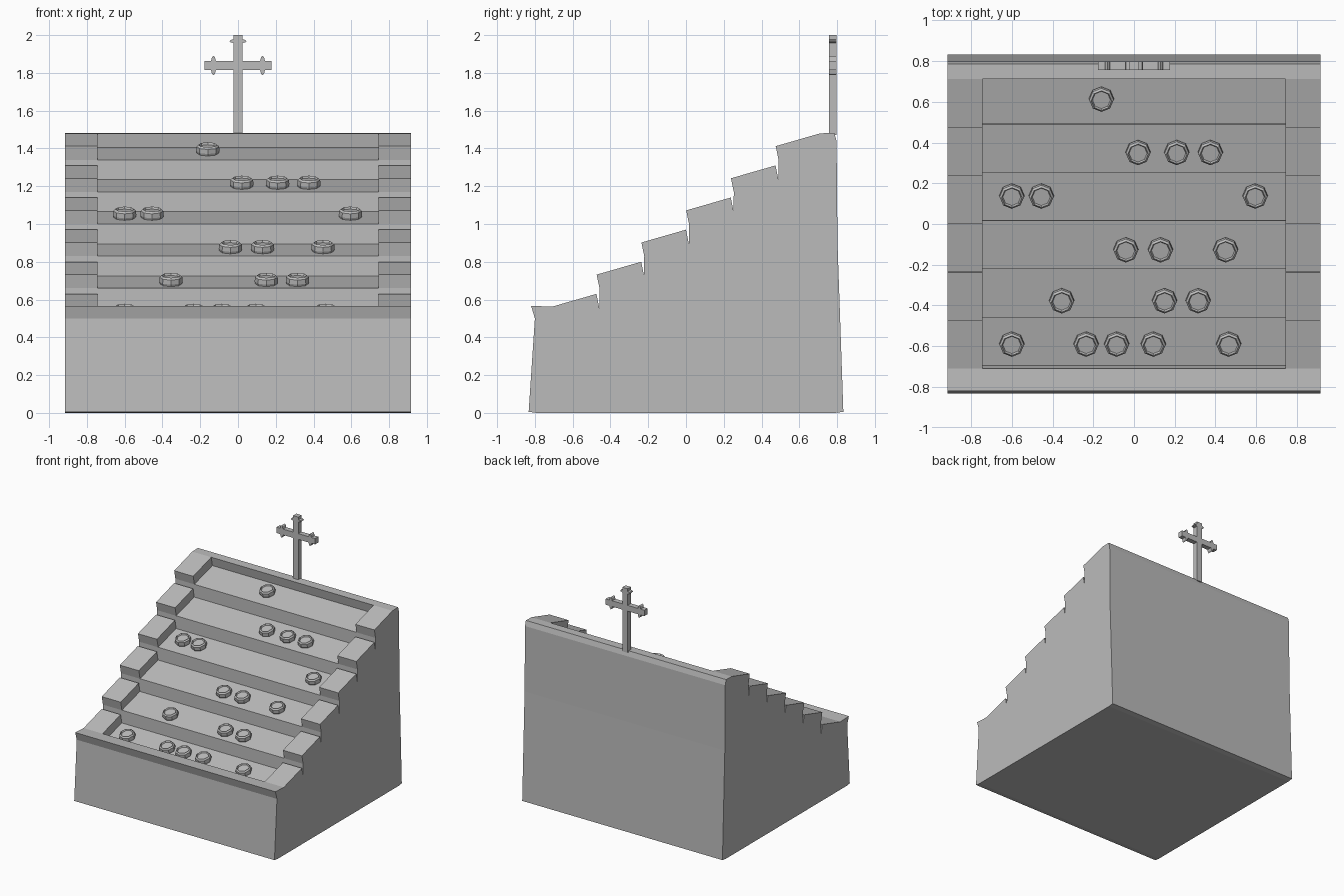
import bpy, bmesh, math
from mathutils import Matrix, Vector

if "Cube" in bpy.data.objects:
    bpy.data.objects.remove(bpy.data.objects["Cube"])

stone = bpy.data.materials.new("grey stone")
stone.diffuse_color = (0.5, 0.5, 0.5, 1)
stone.use_nodes = True
stone.node_tree.nodes["Principled BSDF"].inputs["Base Color"].default_value = stone.diffuse_color


def finish(bm, name):
    bmesh.ops.remove_doubles(bm, verts=bm.verts, dist=0.0005)
    bmesh.ops.recalc_face_normals(bm, faces=bm.faces)
    me = bpy.data.meshes.new(name)
    bm.to_mesh(me)
    bm.free()
    me.materials.append(stone)
    ob = bpy.data.objects.new(name, me)
    bpy.context.collection.objects.link(ob)
    return ob


# Stepped block: side profile (y, z), with a sunken run of treads in the middle
STEPS, DY, DZ = 6, 0.237, 0.17
HALF, INNER = 0.917, 0.743


def step_points(k):
    base = [(-0.71, 0.562), (-0.474, 0.63), (-0.695, 0.49), (-0.459, 0.555)]
    return [(y + DY * k, z + DZ * k) for y, z in base]


front = [(-0.833, 0.006), (-0.80, 0.5), (-0.82, 0.567)]
back = [(0.785, 1.482), (0.797, 1.44), (0.802, 0.9), (0.833, 0.006), (0.79, 0), (-0.79, 0)]
steps = [step_points(k) for k in range(STEPS)]
outer, inner = [], [steps[0][0]]
for k, (o0, o1, i0, i1) in enumerate(steps):
    outer += ([i0] if k else []) + [o0, o1] + ([i1] if k < STEPS - 1 else [])
    inner += [i0, i1]
inner.append(steps[-1][1])

bm = bmesh.new()


def face(points):
    bm.faces.new([bm.verts.new(p) for p in points])


def strip(path, x0, x1):
    for (ya, za), (yb, zb) in zip(path, path[1:]):
        face([(x0, ya, za), (x1, ya, za), (x1, yb, zb), (x0, yb, zb)])


shell = [outer[-1]] + back + front + [outer[0]]
for x0, x1 in ((-HALF, -INNER), (-INNER, INNER), (INNER, HALF)):
    strip(shell, x0, x1)
strip(outer, -HALF, -INNER)
strip(outer, INNER, HALF)
strip(inner, -INNER, INNER)
for s in (-1, 1):
    face([(s * HALF, y, z) for y, z in front + outer + back])
    for o0, o1, i0, i1 in steps:
        face([(s * INNER, y, z) for y, z in (i0, o0, o1, i1)])
finish(bm, "stepped_block")

# Octagonal cups standing square to the sloping treads
rows = [(-0.585, (-0.6, -0.235, -0.085, 0.095, 0.465)), (-0.372, (-0.355, 0.15, 0.315)),
        (-0.122, (-0.04, 0.13, 0.45)), (0.142, (-0.6, -0.455, 0.595)),
        (0.356, (0.02, 0.21, 0.375)), (0.618, (-0.16,))]
slope = math.atan2(0.065, 0.236)
cup_rings = [(0.057, -0.004), (0.062, 0.012), (0.060, 0.036), (0.050, 0.046), (0.044, 0.034)]
for k, (y, xs) in enumerate(rows):
    iy, iz = steps[k][2]
    z = iz + (y - iy) * math.tan(slope)
    for x in xs:
        bm = bmesh.new()
        rings = []
        for r, h in cup_rings:
            rings.append([bm.verts.new((r * math.cos(a * math.pi / 4), r * math.sin(a * math.pi / 4), h))
                          for a in range(8)])
        for a, b in zip(rings, rings[1:]):
            for j in range(8):
                bm.faces.new((a[j], a[(j + 1) % 8], b[(j + 1) % 8], b[j]))
        bm.faces.new(rings[0][::-1])
        bm.faces.new(rings[-1])
        ob = finish(bm, "tread_cup")
        ob.location = (x, y, z)
        ob.rotation_euler.x = slope


# Cross at the back edge: one outline, so there are no buried faces
bm = bmesh.new()
Y0, Y1 = 0.756, 0.798
p, t, b, e = 0.024, 1.863, 1.815, 0.177
half = [(p, 1.47), (p, b), (0.117, b), (0.122, 1.795), (0.130, 1.788), (0.138, 1.795), (0.143, b),
        (e, b), (e, t), (0.143, t), (0.138, 1.883), (0.130, 1.890), (0.122, 1.883), (0.117, t),
        (p, t), (p, 1.958), (0.040, 1.962), (0.045, 1.968), (0.040, 1.974), (p, 1.978), (p, 2.0)]
outline = half + [(-x, z) for x, z in reversed(half)]
f = bm.faces.new([bm.verts.new((x, Y0, z)) for x, z in outline])
ext = bmesh.ops.extrude_face_region(bm, geom=[f], use_keep_orig=True)
for v in ext["geom"]:
    if isinstance(v, bmesh.types.BMVert):
        v.co.y = Y1
finish(bm, "cross")
